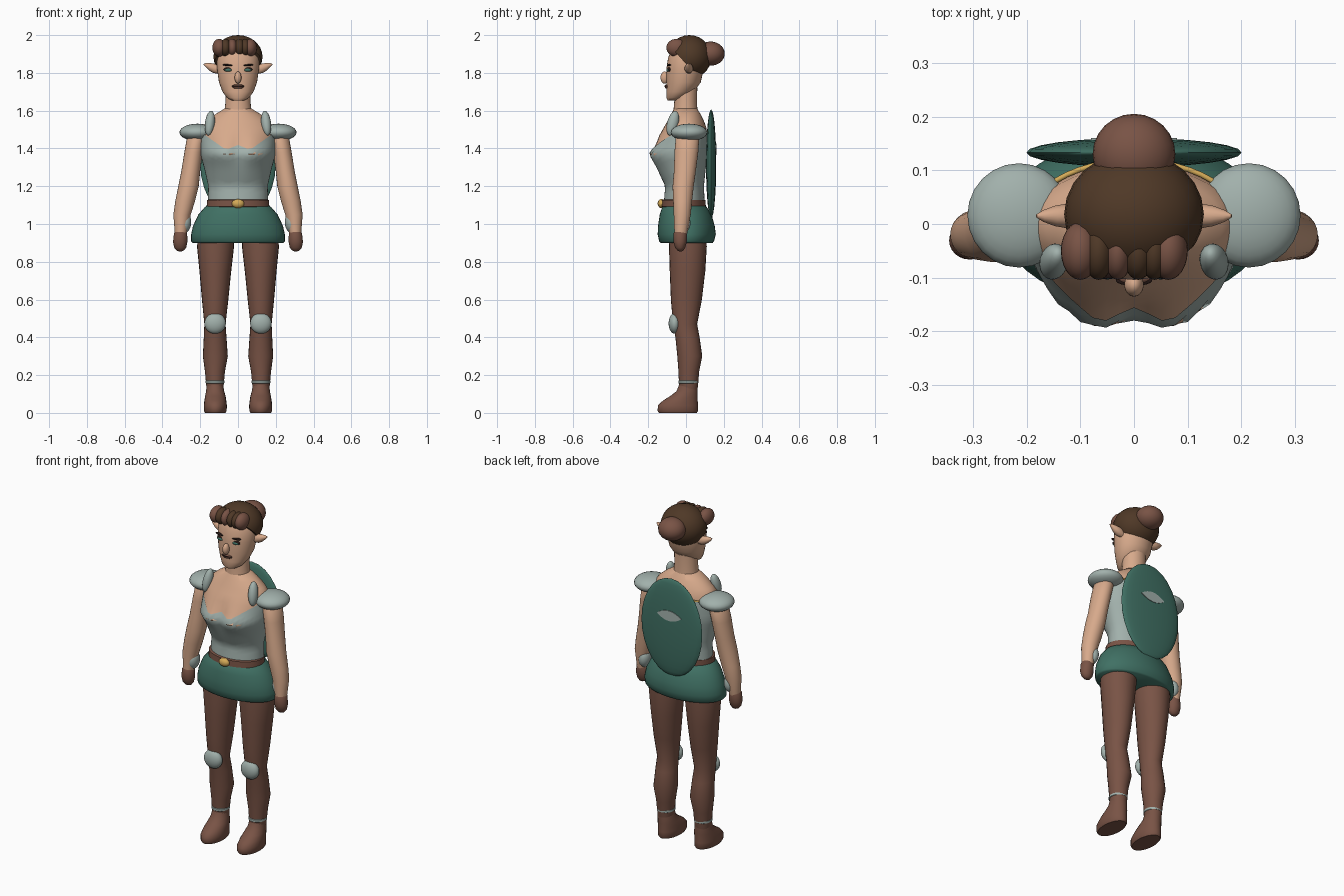
import bpy, bmesh, math
from mathutils import Matrix, Vector

cube = bpy.data.objects.get("Cube")
if cube:
    bpy.data.objects.remove(cube)


def material(name, r, g, b):
    rgba = [(c / 255) ** 2.2 for c in (r, g, b)] + [1]
    m = bpy.data.materials.new(name)
    m.use_nodes = True
    m.diffuse_color = rgba
    m.node_tree.nodes["Principled BSDF"].inputs["Base Color"].default_value = rgba
    return m


skin = material("skin", 214, 168, 138)
steel = material("pale steel", 160, 175, 170)
green = material("forest green", 66, 112, 100)
leather = material("brown leather", 120, 84, 71)
hair = material("dark brown hair", 80, 59, 43)
gold = material("gold", 210, 168, 88)
dark = material("near black", 42, 30, 28)


def finish(bm, name, mat, angle=50):
    bmesh.ops.recalc_face_normals(bm, faces=bm.faces)
    me = bpy.data.meshes.new(name)
    bm.to_mesh(me)
    bm.free()
    ob = bpy.data.objects.new(name, me)
    bpy.context.collection.objects.link(ob)
    me.materials.append(mat)
    bpy.ops.object.select_all(action='DESELECT')
    ob.select_set(True)
    bpy.context.view_layer.objects.active = ob
    bpy.ops.object.shade_smooth_by_angle(angle=math.radians(angle))
    return ob


def skin_rings(name, rings, mat, caps=True, angle=50):
    """Bridge a list of closed point rings."""
    bm = bmesh.new()
    vs = [[bm.verts.new(p) for p in ring] for ring in rings]
    n = len(vs[0])
    for a, b in zip(vs, vs[1:]):
        for i in range(n):
            j = (i + 1) % n
            bm.faces.new((a[i], a[j], b[j], b[i]))
    if caps:
        bm.faces.new(vs[0])
        bm.faces.new(vs[-1])
    return finish(bm, name, mat, angle)


def loft(name, rows, mat, side=1, n=24, matrix=Matrix()):
    """Rows of (z, centre x, centre y, radius x, radius y)."""
    rings = []
    for z, cx, cy, rx, ry in rows:
        ring = []
        for i in range(n):
            a = math.tau * i / n
            p = matrix @ Vector((cx + rx * math.cos(a), cy + ry * math.sin(a), z))
            ring.append((p.x * side, p.y, p.z))
        rings.append(ring)
    return skin_rings(name, rings, mat)


def ellipsoid(name, centre, radii, mat, tilt=(0, 0), cut=None):
    """Scaled sphere, tilted about x and y, optionally sliced by a plane."""
    bm = bmesh.new()
    bmesh.ops.create_uvsphere(bm, u_segments=24, v_segments=14, radius=1)
    m = (Matrix.Translation(centre) @ Matrix.Rotation(tilt[1], 4, 'Y')
         @ Matrix.Rotation(tilt[0], 4, 'X') @ Matrix.Diagonal((*radii, 1)))
    bm.transform(m)
    if cut:
        bmesh.ops.bisect_plane(bm, geom=bm.verts[:] + bm.edges[:] + bm.faces[:],
                               plane_co=cut[0], plane_no=cut[1], clear_inner=True)
        bmesh.ops.holes_fill(bm, edges=[e for e in bm.edges if e.is_boundary])
    return finish(bm, name, mat)


# Torso cross sections: z, half width, front depth, back depth, bust cleft
TORSO = [(1.08, .155, .115, .095, 0), (1.2, .152, .105, .09, 0), (1.3, .175, .16, .10, .06),
         (1.37, .195, .207, .11, .15), (1.42, .196, .172, .112, .13), (1.47, .196, .145, .113, .03),
         (1.51, .19, .118, .108, 0), (1.545, .165, .098, .095, 0), (1.58, .122, .08, .078, 0),
         (1.612, .07, .062, .058, 0)]


def torso_point(a, z, grow=0.0):
    lo, hi = TORSO[0], TORSO[1]
    for lo, hi in zip(TORSO, TORSO[1:]):
        if z <= hi[0]:
            break
    t = min(max((z - lo[0]) / (hi[0] - lo[0]), 0), 1)
    w, f, b, cleft = [p + (q - p) * t for p, q in zip(lo[1:], hi[1:])]
    x, c = (w + grow) * math.sin(a), math.cos(a)
    depth = (f + grow) * (1 - cleft * math.exp(-(x / .045) ** 2)) if c > 0 else b + grow
    return (x, -depth * c, z)


def neckline(a):
    """Sweetheart edge in front, straight edge behind."""
    s = abs(math.sin(a))
    if math.cos(a) < 0:
        return 1.49
    if s < .32:
        return 1.418 - .025 * s / .32
    return 1.393 + .097 * (s - .32) / .68


ANGLES = [math.tau * i / 48 for i in range(48)]
skin_rings("upper_body", [[torso_point(a, r[0]) for a in ANGLES] for r in TORSO[2:]], skin)
skin_rings("bodice", [[torso_point(a, 1.09 + (neckline(a) - 1.09) * k / 14, .005) for a in ANGLES]
                      for k in range(15)], steel, caps=False)

# Gold trim along the back of the bodice
curve = bpy.data.curves.new("back_trim", 'CURVE')
curve.dimensions = '3D'
curve.bevel_depth = .005
spline = curve.splines.new('POLY')
spline.points.add(16)
for k, p in enumerate(spline.points):
    p.co = (*torso_point(math.radians(118 + 124 * k / 16), 1.49, .007), 1)
trim = bpy.data.objects.new("back_trim", curve)
bpy.context.collection.objects.link(trim)
curve.materials.append(gold)

# Skirt, belt and buckle
loft("skirt", [(.9, 0, .003, .24, .138), (.908, 0, .003, .248, .145), (.945, 0, .004, .248, .154),
               (.99, 0, .002, .238, .15), (1.05, 0, -.002, .21, .137), (1.09, 0, -.008, .175, .118),
               (1.105, 0, -.01, .15, .1)], green, n=40)
loft("belt", [(1.088, 0, -.012, .155, .105), (1.092, 0, -.012, .166, .117),
              (1.126, 0, -.012, .164, .115), (1.131, 0, -.012, .15, .1)], leather, n=40)
ellipsoid("buckle", (0, -.13, 1.108), (.033, .02, .024), gold)

# Neck and head
loft("neck", [(1.59, 0, -.003, .072, .064), (1.65, 0, -.002, .066, .06), (1.72, 0, 0, .066, .06)], skin)
loft("head", [(1.655, 0, -.065, .035, .032), (1.668, 0, -.054, .058, .05), (1.7, 0, -.03, .082, .073),
              (1.75, 0, -.013, .101, .091), (1.82, 0, -.005, .111, .099), (1.88, 0, .002, .112, .097),
              (1.94, 0, .01, .09, .08), (1.965, 0, .015, .05, .045)], skin, n=32)
ellipsoid("nose", (0, -.113, 1.775), (.018, .022, .032), skin)
ellipsoid("lips", (0, -.101, 1.728), (.032, .012, .012), leather)
ellipsoid("mouth_line", (0, -.105, 1.731), (.034, .010, .004), dark)

# Hair: cap, bun and rolled fringe
ellipsoid("hair_cap", (0, .018, 1.885), (.13, .117, .115), hair, cut=((0, .015, 1.83), (0, .75, .66)))
ellipsoid("hair_bun", (0, .13, 1.902), (.077, .075, .064), leather)
for k, (x, w, mat) in enumerate([(-.1, .036, leather), (-.066, .03, hair), (-.03, .028, leather),
                                 (.008, .03, hair), (.038, .028, hair), (.064, .036, leather)]):
    ellipsoid(f"fringe_lock_{k + 1}", (x, -.05, 1.933), (w, .054, .047), mat)

# Paired parts
for side, tag in ((1, "left"), (-1, "right")):
    # Face
    ellipsoid(f"{tag}_eye_rim", (side * .05, -.089, 1.818), (.026, .010, .012), dark)
    ellipsoid(f"{tag}_eye", (side * .05, -.092, 1.815), (.022, .011, .009), green)
    ellipsoid(f"{tag}_eyebrow", (side * .053, -.09, 1.841), (.03, .012, .005), dark, (0, -side * .08))
    ear = Matrix.Translation((.095, .015, 1.815)) @ Matrix.Rotation(math.radians(74), 4, 'Y')
    loft(f"{tag}_ear", [(0, 0, 0, .02, .018), (.03, 0, 0, .025, .023), (.055, -.002, 0, .02, .019),
                        (.078, -.005, 0, .011, .011), (.092, -.007, 0, .003, .003)], skin, side, 16, ear)
    # Shoulder armour
    ellipsoid(f"{tag}_shoulder_guard", (side * .214, .016, 1.485), (.096, .097, .046), steel)
    ellipsoid(f"{tag}_strap_plate", (side * .149, -.07, 1.533), (.026, .03, .068), steel,
              (-.25, -side * .12))
    # Arm, bracer and glove
    loft(f"{tag}_arm", [(1.5, .205, .01, .03, .04), (1.46, .22, .008, .05, .062), (1.38, .235, .002, .049, .063),
                        (1.28, .25, -.006, .05, .058), (1.2, .262, -.015, .054, .056),
                        (1.12, .28, -.018, .052, .05), (1.05, .296, -.02, .046, .045),
                        (.94, .304, -.028, .03, .033)], skin, side)
    ellipsoid(f"{tag}_bracer", (side * .281, -.017, 1.005), (.033, .041, .054), steel, (0, -side * .1))
    loft(f"{tag}_glove", [(.962, .304, -.029, .028, .03), (.95, .304, -.03, .035, .036),
                          (.905, .306, -.031, .038, .035), (.875, .306, -.031, .032, .027),
                          (.86, .306, -.03, .02, .016), (.855, .306, -.03, .008, .007)], leather, side)
    # Leg, knee guard, anklet and boot
    loft(f"{tag}_leg", [(1.0, .115, .01, .09, .095), (.88, .119, .01, .098, .1), (.75, .12, .008, .084, .094),
                        (.6, .121, .002, .07, .082), (.47, .122, -.005, .056, .064),
                        (.4, .121, .008, .06, .064), (.3, .12, .02, .066, .066),
                        (.22, .122, .015, .053, .055), (.1, .122, .012, .042, .047)], leather, side)
    ellipsoid(f"{tag}_knee_guard", (side * .121, -.06, .474), (.057, .032, .055), steel)
    loft(f"{tag}_anklet", [(.153, .122, .012, .042, .046), (.158, .122, .012, .05, .053),
                           (.17, .122, .012, .05, .053), (.175, .122, .012, .042, .046)], steel, side)
    loft(f"{tag}_boot", [(0, .12, -.043, .054, .1), (.01, .12, -.043, .06, .107), (.04, .12, -.043, .061, .106),
                         (.065, .12, -.03, .058, .092), (.09, .12, -.01, .054, .072),
                         (.115, .121, .006, .048, .056), (.15, .122, .012, .043, .048)], leather, side)

# Shield on the back with a pale leaf mark
ellipsoid("shield", (0, .133, 1.318), (.2, .027, .288), green)


def leaf_ring(y_off):
    pts = []
    for i in range(24):
        a = math.tau * i / 24
        x = .08 * math.cos(a)
        dz = .03 * math.sin(a) * abs(math.sin(a))
        z = 1.395 + dz
        y = .133 + .027 * math.sqrt(1 - (x / .2) ** 2 - ((z - 1.318) / .288) ** 2)
        pts.append((x, y + y_off, z))
    return pts


skin_rings("shield_leaf", [leaf_ring(-.003), leaf_ring(.003)], steel, angle=30)
